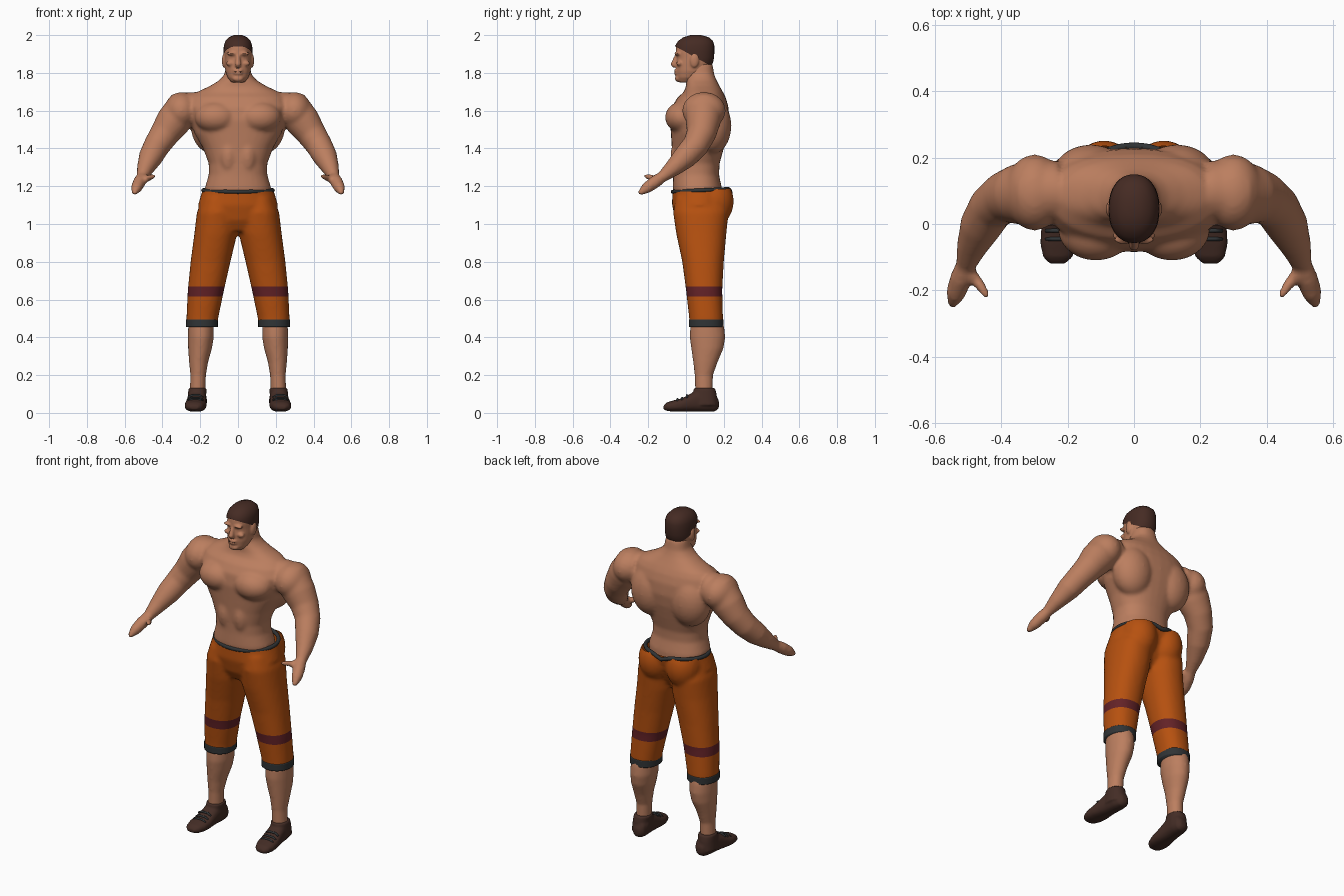
import bpy, bmesh
from math import sin, cos, pi, copysign
from mathutils import Vector, Matrix

default_cube = bpy.data.objects.get("Cube")
if default_cube:
    bpy.data.objects.remove(default_cube)


def material(name, red, green, blue):
    mat = bpy.data.materials.new(name)
    mat.use_nodes = True
    mat.diffuse_color = (red, green, blue, 1)
    mat.node_tree.nodes["Principled BSDF"].inputs["Base Color"].default_value = (red, green, blue, 1)
    return mat


SKIN = material("skin", .50, .21, .115)
ORANGE = material("orange cloth", .47, .082, .005)
MAROON = material("maroon stripe", .125, .016, .02)
CHARCOAL = material("charcoal trim", .03, .034, .036)
BROWN = material("dark brown hair", .06, .024, .017)
LEATHER = material("brown leather", .058, .026, .019)
SIDES = (1, -1)


def loft(bm, rings, power=2.0, count=32):
    """Skin a closed solid over rings given as (centre, half axis a, half axis b)."""
    def bend(v):
        return copysign(abs(v) ** (2 / power), v)
    loops = []
    for centre, a, b in rings:
        angles = [2 * pi * i / count for i in range(count)]
        loops.append([bm.verts.new(centre + a * bend(cos(t)) + b * bend(sin(t))) for t in angles])
    for low, high in zip(loops, loops[1:]):
        for i in range(count):
            j = (i + 1) % count
            bm.faces.new((low[i], low[j], high[j], high[i]))
    bm.faces.new(loops[0][::-1])
    bm.faces.new(loops[-1])


def stack(bm, rows, side=1, power=2.2, grow=0.0):
    """Horizontal sections: height, x range, y range."""
    rings = []
    for z, x0, x1, y0, y1 in rows:
        centre = Vector((side * (x0 + x1) / 2, (y0 + y1) / 2, z))
        rings.append((centre, Vector(((x1 - x0) / 2 + grow, 0, 0)), Vector((0, (y1 - y0) / 2 + grow, 0))))
    loft(bm, rings, power)


def centred(rows):
    return [(z, -w, w, y0, y1) for z, w, y0, y1 in rows]


def limb(bm, points, side=1):
    """Round sections square to a path: x, y, z, radius."""
    path = [Vector((side * x, y, z)) for x, y, z, r in points]
    rings = []
    for i, p in enumerate(path):
        along = (path[min(i + 1, len(path) - 1)] - path[max(i - 1, 0)]).normalized()
        a = along.cross(Vector((0, 1, .3))).normalized()
        r = points[i][3]
        rings.append((p, a * r, along.cross(a) * r))
    loft(bm, rings)


def ball(bm, centre, radii, side=1):
    place = Matrix.Translation((side * centre[0], centre[1], centre[2])) @ Matrix.Diagonal((*radii, 1))
    bmesh.ops.create_uvsphere(bm, u_segments=24, v_segments=16, radius=1, matrix=place)


def finish(name, bm, mats, voxel=None, smooth=4):
    """Make an object; with a voxel size, fuse and soften its solids."""
    bmesh.ops.recalc_face_normals(bm, faces=bm.faces)
    mesh = bpy.data.meshes.new(name)
    bm.to_mesh(mesh)
    bm.free()
    obj = bpy.data.objects.new(name, mesh)
    bpy.context.collection.objects.link(obj)
    if voxel:
        fuse = obj.modifiers.new("fuse", 'REMESH')
        fuse.mode, fuse.voxel_size = 'VOXEL', voxel
        soften = obj.modifiers.new("soften", 'SMOOTH')
        soften.iterations = smooth
        graph = bpy.context.evaluated_depsgraph_get()
        obj.data = bpy.data.meshes.new_from_object(obj.evaluated_get(graph))
        obj.modifiers.clear()
    obj.data.materials.clear()
    for mat in mats:
        obj.data.materials.append(mat)
    obj.data.polygons.foreach_set("use_smooth", [True] * len(obj.data.polygons))
    return obj


# Torso, neck, arms and hands fused into one skin
bm = bmesh.new()
stack(bm, centred([
    (1.02, .15, -.03, .17), (1.12, .17, -.06, .19), (1.19, .176, -.07, .19), (1.26, .155, -.068, .175),
    (1.32, .155, -.07, .178), (1.4, .185, -.075, .2), (1.48, .23, -.08, .22), (1.55, .25, -.085, .23),
    (1.62, .27, -.075, .225), (1.67, .25, -.045, .21), (1.7, .215, -.01, .195), (1.73, .15, 0, .178),
    (1.76, .1, .0, .162), (1.79, .072, .005, .15), (1.85, .062, .01, .14)]), power=2.3)
for s in SIDES:
    ball(bm, (.115, -.015, 1.565), (.115, .096, .085), s)
    ball(bm, (.13, .14, 1.52), (.12, .1, .15), s)
    ball(bm, (.3, .095, 1.6), (.09, .115, .098), s)
    ball(bm, (.05, -.03, 1.36), (.05, .052, .1), s)
    limb(bm, [(.22, .1, 1.61, .09), (.3, .095, 1.6, .1), (.345, .09, 1.54, .092), (.39, .08, 1.475, .078),
              (.43, .05, 1.415, .07), (.462, -.005, 1.355, .064), (.49, -.07, 1.295, .046),
              (.508, -.125, 1.25, .03), (.522, -.165, 1.222, .034), (.538, -.21, 1.19, .03),
              (.55, -.25, 1.16, .012)], s)
    limb(bm, [(.51, -.14, 1.245, .022), (.475, -.17, 1.242, .018), (.455, -.2, 1.25, .015),
              (.442, -.222, 1.256, .009)], s)
finish("upper_body", bm, [SKIN], .01, 6)

# Head with brow, nose, lips and ears
HEAD = centred([
    (1.75, .035, -.04, .04), (1.775, .055, -.05, .08), (1.81, .067, -.053, .115), (1.85, .071, -.053, .138),
    (1.88, .072, -.05, .144), (1.91, .072, -.055, .145), (1.94, .07, -.052, .145), (1.965, .062, -.037, .138),
    (1.985, .043, -.008, .115), (1.996, .016, .03, .075)])
bm = bmesh.new()
stack(bm, HEAD)
limb(bm, [(0, -.045, 1.9, .01), (0, -.058, 1.87, .012), (0, -.066, 1.845, .016), (0, -.058, 1.832, .012)])
ball(bm, (0, -.05, 1.812), (.026, .014, .008))
ball(bm, (0, -.05, 1.797), (.024, .014, .008))
ball(bm, (0, -.043, 1.77), (.03, .016, .017))
for s in SIDES:
    ball(bm, (.032, -.047, 1.902), (.03, .014, .009), s)
    ball(bm, (.042, -.035, 1.85), (.022, .016, .014), s)
    ball(bm, (.076, .045, 1.865), (.009, .022, .036), s)
finish("head", bm, [SKIN], .006, 3)

# Mouth line between the lips
bm = bmesh.new()
ball(bm, (0, -.058, 1.805), (.02, .004, .0025))
finish("mouth", bm, [BROWN])

# Short hair: a slightly larger skull trimmed along a slanted hairline
bm = bmesh.new()
stack(bm, HEAD, grow=.005)
bmesh.ops.translate(bm, verts=bm.verts, vec=(0, 0, .004))
bmesh.ops.bisect_plane(bm, geom=bm.verts[:] + bm.edges[:] + bm.faces[:], plane_co=(0, -.05, 1.937),
                       plane_no=(0, .55, 1), clear_inner=True)
finish("hair", bm, [BROWN])

# Trousers: pelvis, seat and legs fused, then opened at the waist and striped
LEG = [(1.14, .02, .19, -.055, .2), (1.06, .0, .218, -.068, .225), (.95, .004, .231, -.052, .214),
       (.8, .04, .251, -.02, .2), (.65, .074, .266, .0, .192), (.5, .105, .273, .017, .196),
       (.462, .11, .272, .018, .195)]
bm = bmesh.new()
stack(bm, centred([(1.26, .17, -.06, .22), (1.18, .188, -.072, .235), (1.1, .212, -.074, .215),
                   (1.02, .19, -.055, .18), (.96, .1, -.02, .14)]))
for s in SIDES:
    stack(bm, LEG, s)
    ball(bm, (.09, .145, 1.12), (.1, .108, .13), s)
trousers = finish("trousers", bm, [ORANGE, MAROON], .011, 5)
bm = bmesh.new()
bm.from_mesh(trousers.data)
for height in (.615, .67):
    bmesh.ops.bisect_plane(bm, geom=bm.verts[:] + bm.edges[:] + bm.faces[:],
                           plane_co=(0, 0, height), plane_no=(0, 0, 1))
bmesh.ops.bisect_plane(bm, geom=bm.verts[:] + bm.edges[:] + bm.faces[:], plane_co=(0, .08, 1.18),
                       plane_no=(0, -.05, 1), clear_outer=True)
for face in bm.faces:
    face.material_index = int(.615 < face.calc_center_median().z < .67)
bm.to_mesh(trousers.data)
bm.free()

# Waistband following the opening, dipping at the middle of the back
curve = bpy.data.curves.new("waistband", 'CURVE')
curve.dimensions, curve.bevel_depth, curve.bevel_resolution = '3D', .011, 3
line = curve.splines.new('POLY')
line.points.add(47)
line.use_cyclic_u = True
for i, point in enumerate(line.points):
    t = 2 * pi * i / 48
    x, y = .184 * cos(t), .083 + .152 * sin(t)
    dip = .02 * max(0, 1 - abs(x) / .06) if y > .1 else 0
    point.co = (x, y, 1.178 + .05 * (y - .08) - dip, 1)
curve.materials.append(CHARCOAL)
bpy.context.collection.objects.link(bpy.data.objects.new("waistband", curve))

CALF = [(.54, .13, .255, .04, .18), (.45, .128, .264, .022, .203), (.4, .128, .265, .02, .208),
        (.34, .138, .264, .028, .198), (.27, .158, .259, .038, .168), (.2, .17, .252, .046, .143),
        (.14, .172, .254, .048, .142), (.07, .175, .255, .05, .14)]
SHOE = [(-.119, .018, .04, .025), (-.1, .01, .056, .044), (-.06, .006, .068, .056), (-.02, .006, .078, .057),
        (.02, .006, .1, .053), (.06, .006, .12, .05), (.12, .006, .12, .048), (.155, .008, .1, .038),
        (.174, .025, .065, .018)]
for s, label in zip(SIDES, ("left", "right")):
    # Hem cuff
    bm = bmesh.new()
    stack(bm, [(z, *LEG[-1][1:]) for z in (.455, .46, .49, .495)], s, grow=.003)
    finish(label + "_cuff", bm, [CHARCOAL])
    # Lower leg
    bm = bmesh.new()
    stack(bm, CALF, s, 2)
    finish(label + "_lower_leg", bm, [SKIN], .009, 4)
    # Shoe with ankle collar
    bm = bmesh.new()
    rings = [(Vector((s * (.222 - y * .08), y, (z0 + z1) / 2)), Vector((w, 0, 0)), Vector((0, 0, (z1 - z0) / 2)))
             for y, z0, z1, w in SHOE]
    loft(bm, rings, 2.5)
    stack(bm, [(.04, .17, .27, .03, .168), (.1, .168, .265, .036, .162), (.132, .166, .262, .042, .154)], s)
    finish(label + "_shoe", bm, [LEATHER], .007, 3)
    # Laces across the instep
    bm = bmesh.new()
    for y, z in ((-.045, .072), (-.02, .079), (.005, .093)):
        limb(bm, [(.185, y, z - .012, .006), (.205, y, z, .006), (.245, y, z, .006), (.265, y, z - .012, .006)], s)
    finish(label + "_laces", bm, [CHARCOAL])
